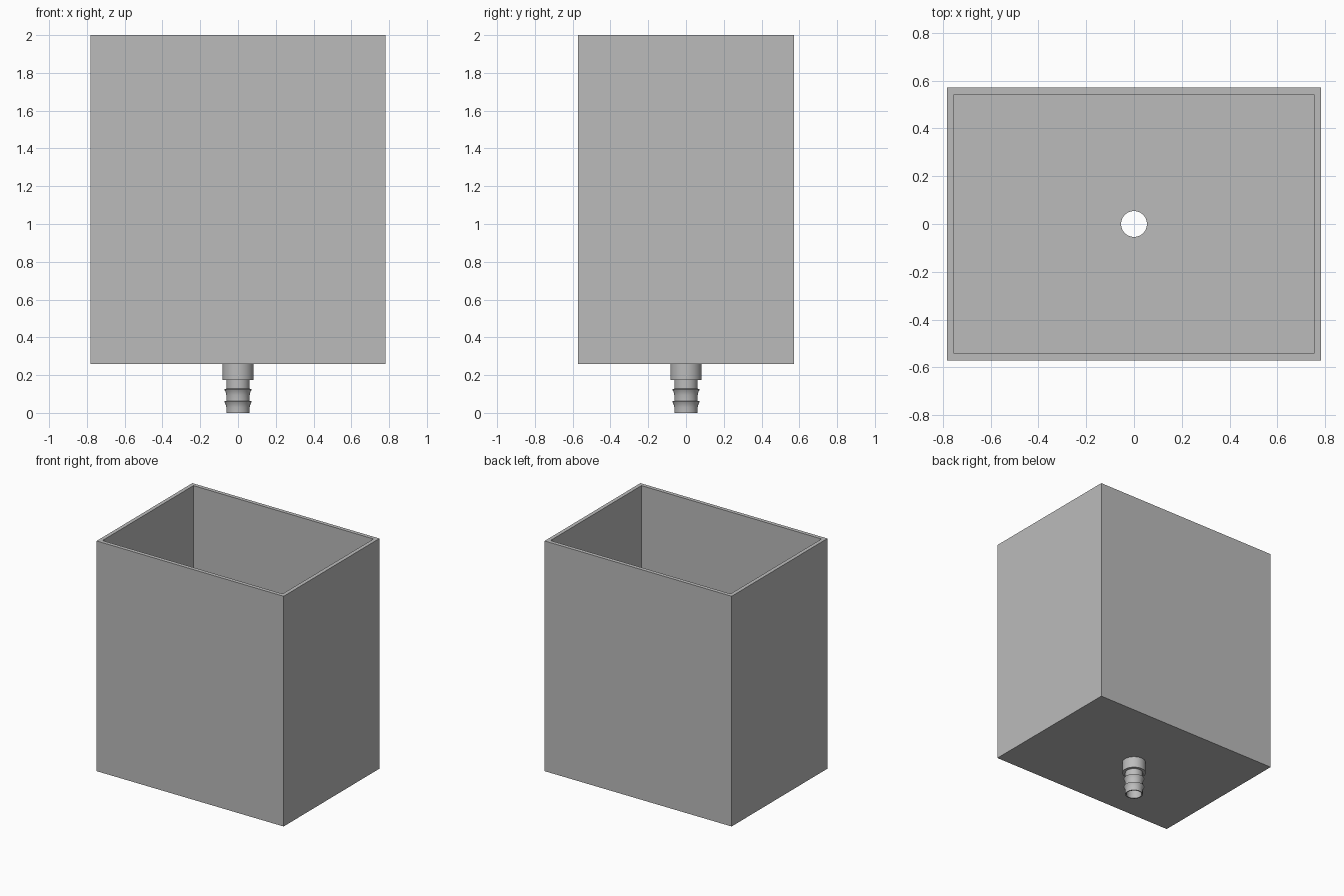
import bpy, bmesh, math

cube = bpy.data.objects.get("Cube")
if cube:
    bpy.data.objects.remove(cube, do_unlink=True)

HALF_X, HALF_Y = 0.782, 0.572
BASE, TOP, WALL = 0.26, 2.0, 0.041
BORE, SIDES = 0.054, 48

grey = bpy.data.materials.new("light grey")
grey.use_nodes = True
colour = (0.5, 0.5, 0.5, 1)
grey.diffuse_color = colour
grey.node_tree.nodes["Principled BSDF"].inputs["Base Color"].default_value = colour


def make_object(name, bm):
    bmesh.ops.recalc_face_normals(bm, faces=bm.faces)
    mesh = bpy.data.meshes.new(name)
    bm.to_mesh(mesh)
    bm.free()
    mesh.materials.append(grey)
    obj = bpy.data.objects.new(name, mesh)
    bpy.context.collection.objects.link(obj)
    return obj


def activate(obj):
    bpy.ops.object.select_all(action='DESELECT')
    obj.select_set(True)
    bpy.context.view_layer.objects.active = obj


# Open tank: inset the top face and sink it to the floor
bm = bmesh.new()
bmesh.ops.create_cube(bm, size=1)
bmesh.ops.scale(bm, vec=(2 * HALF_X, 2 * HALF_Y, TOP - BASE), verts=bm.verts)
bmesh.ops.translate(bm, vec=(0, 0, (TOP + BASE) / 2), verts=bm.verts)
top = max(bm.faces, key=lambda f: f.calc_center_median().z)
bmesh.ops.inset_region(bm, faces=[top], thickness=WALL)
walls = bmesh.ops.extrude_discrete_faces(bm, faces=[top])
bmesh.ops.translate(bm, vec=(0, 0, BASE + WALL - TOP), verts=walls["faces"][0].verts)
tank = make_object("tank", bm)

# Drain hole through the floor
bm = bmesh.new()
bmesh.ops.create_cone(bm, cap_ends=True, segments=SIDES, radius1=BORE, radius2=BORE, depth=0.2)
bmesh.ops.translate(bm, vec=(0, 0, BASE), verts=bm.verts)
cutter = make_object("drain_cutter", bm)
cutter.hide_render = True
cut = tank.modifiers.new("drain_hole", 'BOOLEAN')
cut.operation = 'DIFFERENCE'
cut.solver = 'EXACT'
cut.object = cutter
activate(tank)
bpy.ops.object.modifier_apply(modifier=cut.name)
bpy.data.objects.remove(cutter, do_unlink=True)

# Barbed hose outlet: closed profile of radius and height, spun about z
profile = [(BORE, BASE), (0.083, BASE), (0.083, 0.175), (0.062, 0.175)]
for barb in (0.128, 0.064):
    profile += [(0.062, barb), (0.073, barb - 0.003), (0.066, barb - 0.016), (0.062, barb - 0.034)]
profile += [(0.062, 0), (BORE, 0)]
bm = bmesh.new()
ring = [bm.verts.new((r, 0, z)) for r, z in profile]
edges = [bm.edges.new((v, ring[(i + 1) % len(ring)])) for i, v in enumerate(ring)]
bmesh.ops.spin(bm, geom=ring + edges, cent=(0, 0, 0), axis=(0, 0, 1),
               angle=math.tau, steps=SIDES)
bmesh.ops.remove_doubles(bm, verts=bm.verts, dist=0.0005)
outlet = make_object("hose_outlet", bm)
activate(outlet)
bpy.ops.object.shade_smooth_by_angle(angle=math.radians(30))
